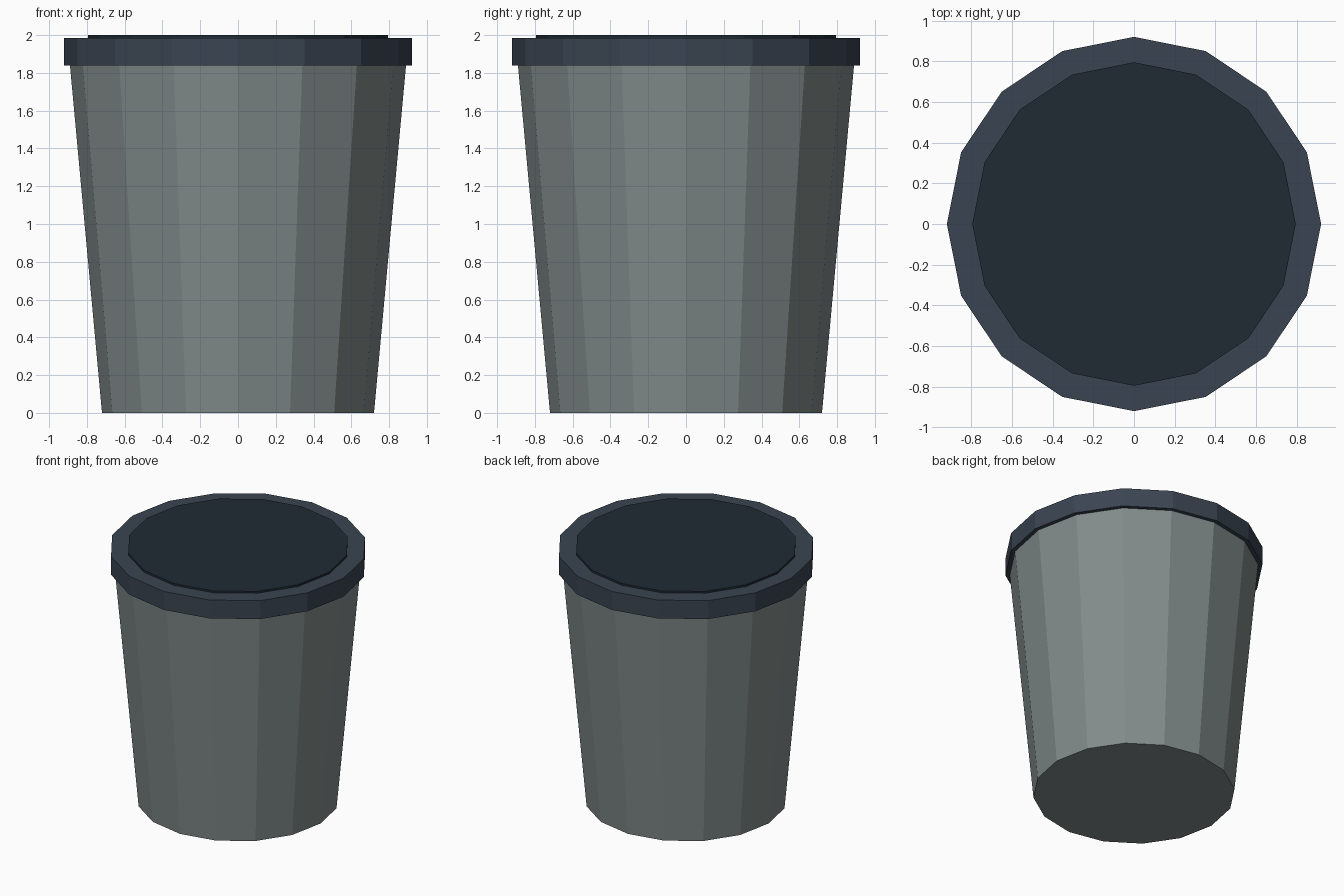
import bpy

if "Cube" in bpy.data.objects:
    bpy.data.objects.remove(bpy.data.objects["Cube"])

SIDES = 16


def material(name, rgb):
    mat = bpy.data.materials.new(name)
    mat.diffuse_color = (*rgb, 1.0)
    mat.use_nodes = True
    mat.node_tree.nodes["Principled BSDF"].inputs["Base Color"].default_value = mat.diffuse_color
    return mat


def tapered(name, r_bottom, r_top, z0, z1, mat):
    bpy.ops.mesh.primitive_cone_add(
        vertices=SIDES, radius1=r_bottom, radius2=r_top,
        depth=z1 - z0, location=(0, 0, (z0 + z1) / 2))
    obj = bpy.context.object
    obj.name = name
    obj.data.materials.append(mat)
    return obj


grey = material("body_grey", (0.22, 0.26, 0.255))
slate = material("rim_slate", (0.042, 0.058, 0.082))
dark = material("lid_dark", (0.014, 0.024, 0.034))

# Tapered bin body
tapered("bin_body", 0.72, 0.897, 0.0, 1.92, grey)

# Overhanging rim
tapered("rim", 0.92, 0.92, 1.84, 1.985, slate)

# Thin raised lid disc
tapered("lid_disc", 0.795, 0.795, 1.94, 2.0, dark)
